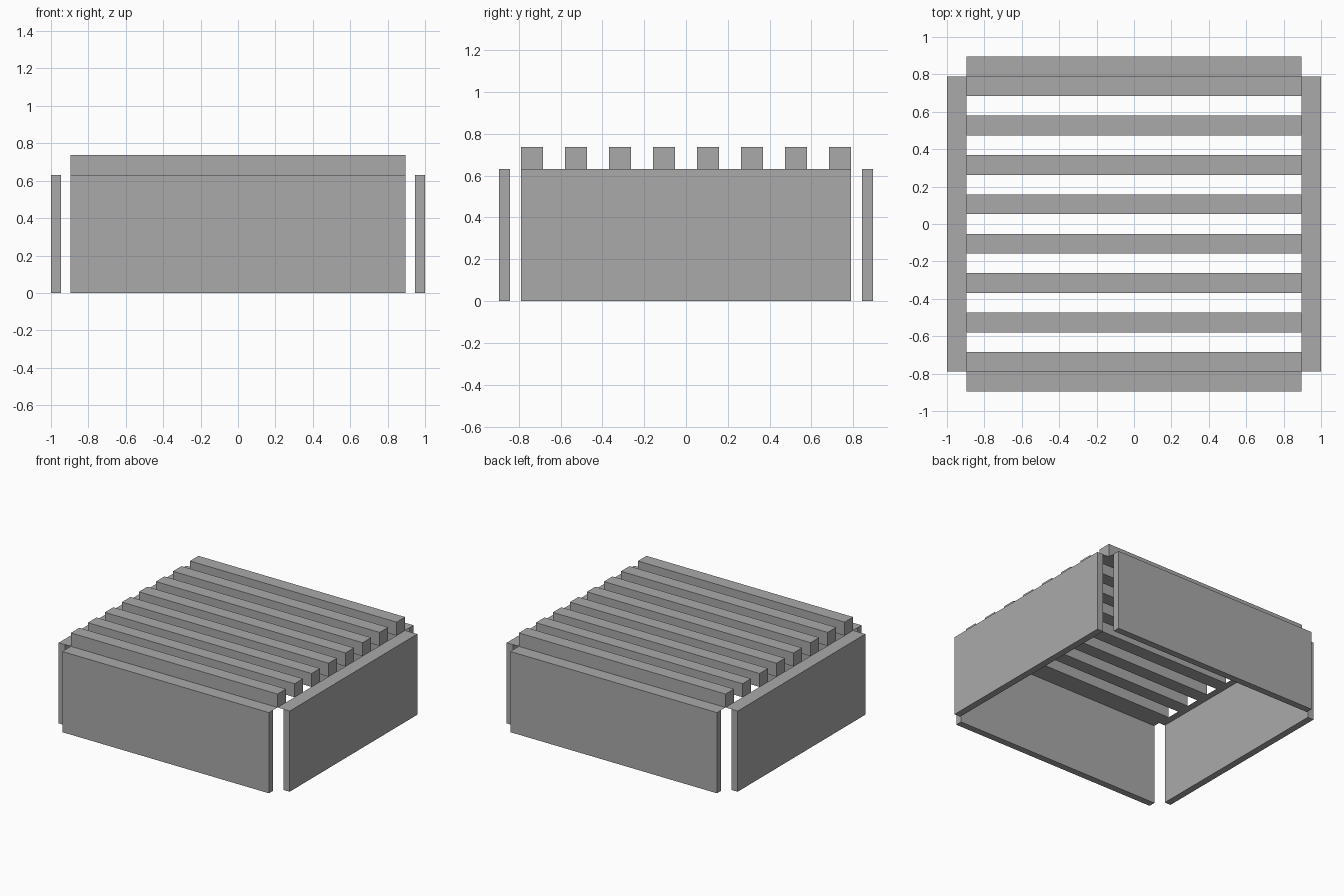
import bpy
import bmesh
from math import pi
from mathutils import Matrix, Vector

cube = bpy.data.objects.get("Cube")
if cube:
    bpy.data.objects.remove(cube, do_unlink=True)

U = 2 / 38            # one board thickness
WALL_HEIGHT = 12 * U

grey = bpy.data.materials.new("plain grey")
grey.use_nodes = True
colour = (0.4, 0.4, 0.4, 1)
grey.diffuse_color = colour
grey.node_tree.nodes["Principled BSDF"].inputs["Base Color"].default_value = colour


def finish(name, bm):
    mesh = bpy.data.meshes.new(name)
    bm.to_mesh(mesh)
    bm.free()
    mesh.materials.append(grey)
    obj = bpy.data.objects.new(name, mesh)
    bpy.context.collection.objects.link(obj)
    return obj


def box(name, size, centre, turn=0):
    bm = bmesh.new()
    bmesh.ops.create_cube(bm, size=1)
    bmesh.ops.scale(bm, vec=Vector(size), verts=bm.verts)
    bmesh.ops.translate(bm, vec=Vector(centre), verts=bm.verts)
    bmesh.ops.rotate(bm, matrix=Matrix.Rotation(turn, 3, 'Z'), verts=bm.verts)
    return finish(name, bm)


def ledge(name, length, distance, turn):
    # Paper-thin lip joining a wall's top edge to the slats
    bm = bmesh.new()
    bmesh.ops.create_grid(bm, x_segments=1, y_segments=1, size=0.5)
    bmesh.ops.scale(bm, vec=Vector((length, U, 1)), verts=bm.verts)
    bmesh.ops.translate(bm, vec=Vector((0, -distance, WALL_HEIGHT)), verts=bm.verts)
    bmesh.ops.rotate(bm, matrix=Matrix.Rotation(turn, 3, 'Z'), verts=bm.verts)
    return finish(name, bm)


# Four separate walls with open corners: name, length, outer distance, turn
walls = (("front", 34 * U, 17 * U, 0), ("left", 30 * U, 19 * U, pi / 2),
         ("back", 34 * U, 17 * U, pi), ("right", 30 * U, 19 * U, -pi / 2))
for side, length, outer, turn in walls:
    box(side + "_wall", (length, U, WALL_HEIGHT),
        (0, U / 2 - outer, WALL_HEIGHT / 2), turn)
    ledge(side + "_ledge", length, outer - 1.5 * U, turn)

# Row of square slats across the top
for i in range(8):
    box(f"slat_{i + 1}", (34 * U, 2 * U, 2 * U),
        (0, (4 * i - 14) * U, WALL_HEIGHT + U))
